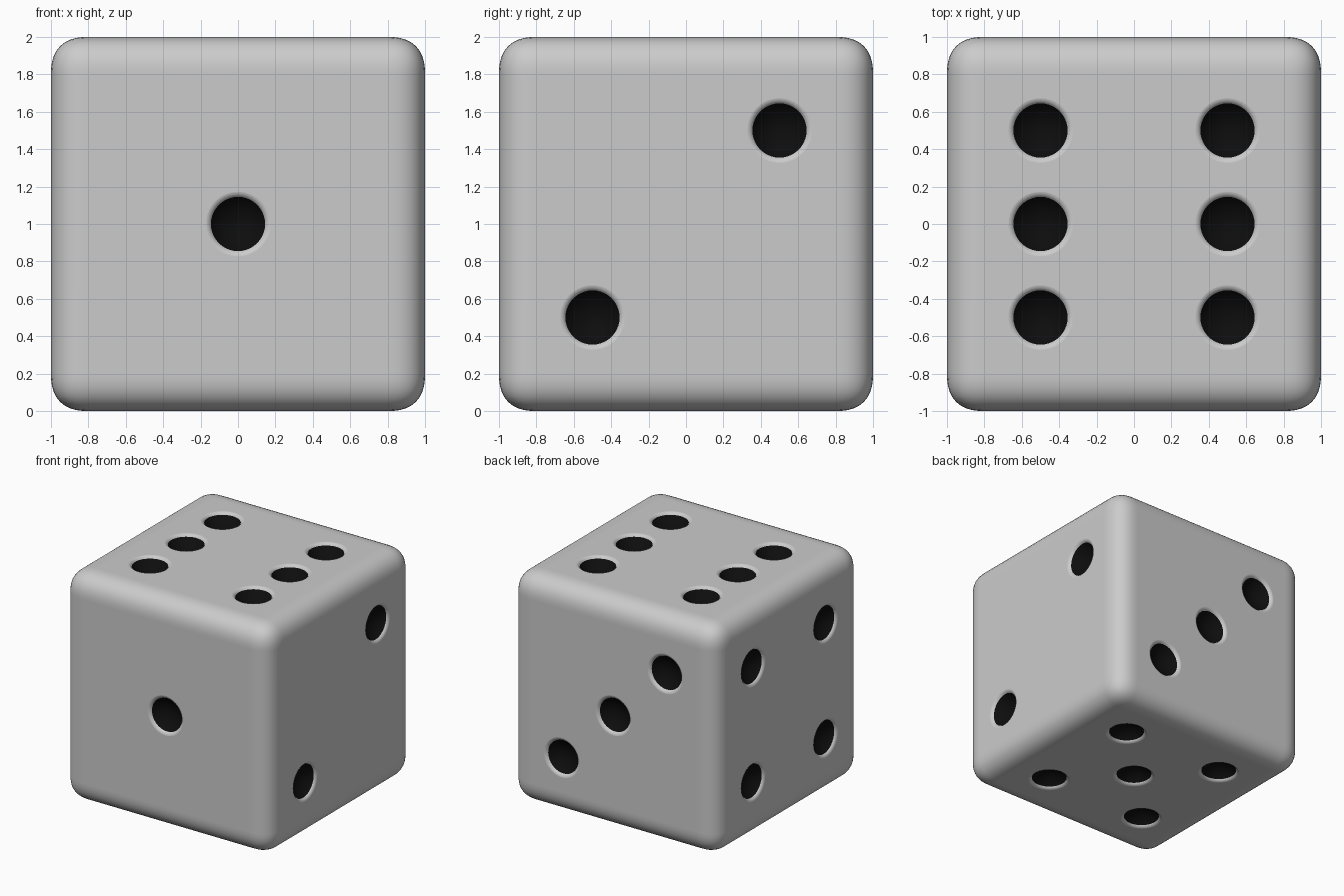
import bpy, bmesh
from math import sin, cos, pi, atan
from mathutils import Vector

if "Cube" in bpy.data.objects:
    bpy.data.objects.remove(bpy.data.objects["Cube"])

SEG = 40
black = bpy.data.materials.new("pip_black")
black.diffuse_color = (0.004, 0.004, 0.004, 1)
black.use_nodes = True
black.node_tree.nodes["Principled BSDF"].inputs["Base Color"].default_value = black.diffuse_color


def make(name, bm):
    me = bpy.data.meshes.new(name)
    bm.to_mesh(me)
    bm.free()
    me.materials.append(None)
    me.materials.append(black)
    ob = bpy.data.objects.new(name, me)
    bpy.context.collection.objects.link(ob)
    return ob


# pip cutter profile (radius, height): bowl, soft rim, cap above the face
R, RIM, DEPTH = 0.145, -0.02, 0.075
half = 2 * atan(DEPTH / R)
rad = R / sin(half)
bowl = [(rad * sin(half * i / 8), RIM + rad * (cos(half) - cos(half * i / 8)))
        for i in range(1, 9)]
rim = [(0.151, -0.011), (0.159, -0.005), (0.168, -0.0015), (0.18, 0.001)]
profile = bowl + rim + [(0.18, 0.1)]


def add_pip(bm, centre, u, v, n):
    def pt(r, h, a):
        return bm.verts.new(centre + u * r * cos(a) + v * r * sin(a) + n * h)
    rings = [[pt(r, h, 2 * pi * k / SEG) for k in range(SEG)] for r, h in profile]
    bottom = pt(0, RIM - DEPTH, 0)
    for k in range(SEG):
        j = (k + 1) % SEG
        bm.faces.new((bottom, rings[0][j], rings[0][k])).material_index = 1
        for i in range(len(rings) - 1):
            f = bm.faces.new((rings[i][k], rings[i][j], rings[i + 1][j], rings[i + 1][k]))
            f.material_index = 1 if i < len(bowl) - 1 else 0
    bm.faces.new(rings[-1])


# faces: normal, right-hand axis as seen from outside, up axis, pip spots
diag = [(-1, -1), (1, 1)]
four = [(a, b) for a in (-1, 1) for b in (-1, 1)]
faces = [
    ((0, -1, 0), (1, 0, 0), (0, 0, 1), [(0, 0)]),
    ((1, 0, 0), (0, 1, 0), (0, 0, 1), diag),
    ((0, 1, 0), (-1, 0, 0), (0, 0, 1), diag + [(0, 0)]),
    ((-1, 0, 0), (0, -1, 0), (0, 0, 1), four),
    ((0, 0, -1), (1, 0, 0), (0, -1, 0), four + [(0, 0)]),
    ((0, 0, 1), (1, 0, 0), (0, 1, 0), four + [(-1, 0), (1, 0)]),
]
bm = bmesh.new()
for n, u, v, spots in faces:
    n, u, v = Vector(n), Vector(u), Vector(v)
    for a, b in spots:
        add_pip(bm, Vector((0, 0, 1)) + n + u * a * 0.5 + v * b * 0.5, u, v, n)
bmesh.ops.recalc_face_normals(bm, faces=bm.faces)
cutter = make("pip_cutter", bm)
cutter.hide_render = True

# rounded cube body
bm = bmesh.new()
bmesh.ops.create_cube(bm, size=2)
bmesh.ops.translate(bm, verts=bm.verts, vec=(0, 0, 1))
die = make("die_body", bm)
bev = die.modifiers.new("round_edges", 'BEVEL')
bev.width = 0.2
bev.segments = 10
bev.profile = 0.57
boo = die.modifiers.new("pips", 'BOOLEAN')
boo.operation = 'DIFFERENCE'
boo.solver = 'EXACT'
boo.material_mode = 'INDEX'
boo.object = cutter

bpy.context.view_layer.objects.active = die
die.select_set(True)
for m in ("round_edges", "pips"):
    bpy.ops.object.modifier_apply(modifier=m)
bpy.data.objects.remove(cutter)
for p in die.data.polygons:
    p.use_smooth = True
wn = die.modifiers.new("clean_shading", 'WEIGHTED_NORMAL')
wn.weight = 60
